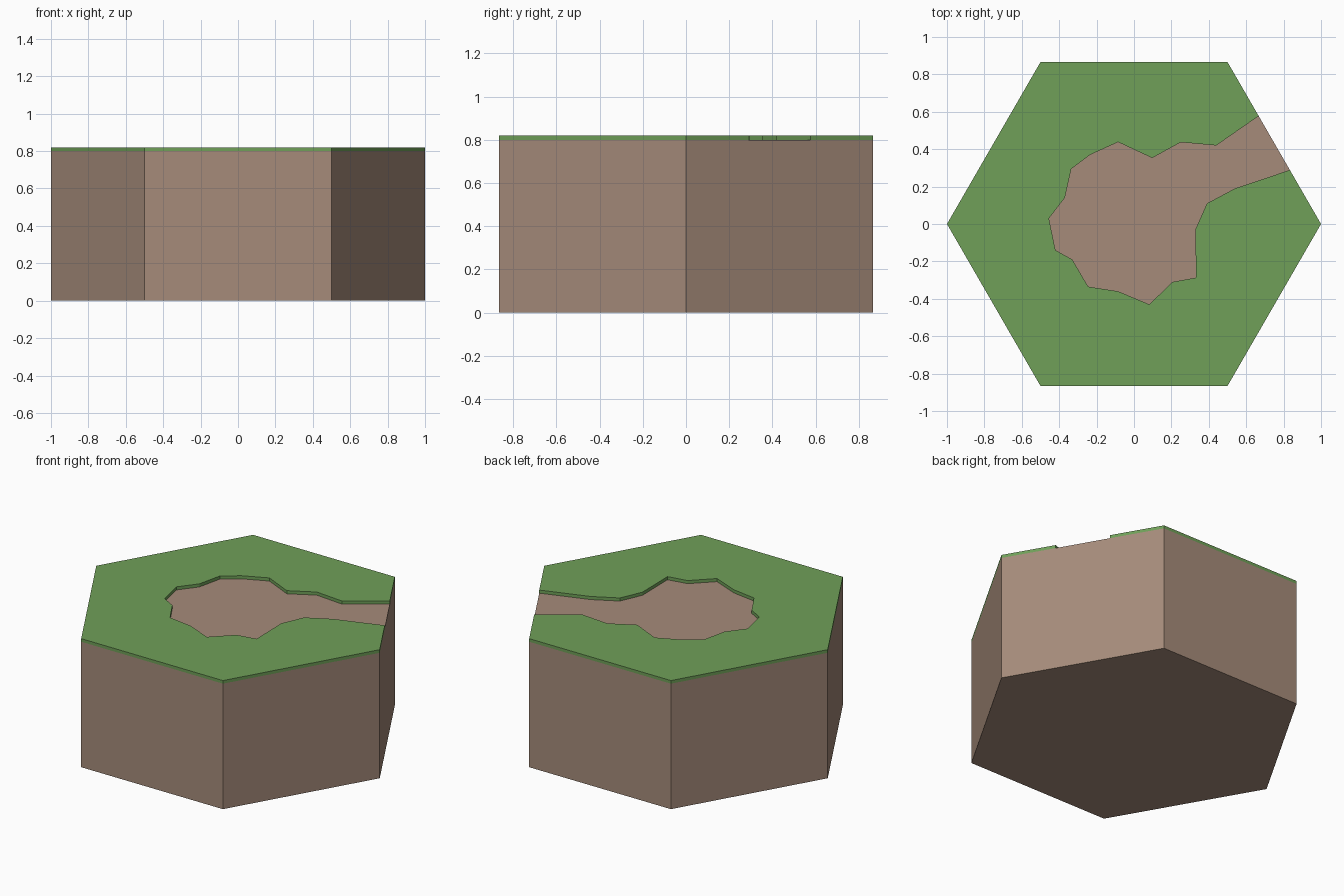
import bpy, bmesh, math

if "Cube" in bpy.data.objects:
    bpy.data.objects.remove(bpy.data.objects["Cube"])


def material(name, color):
    mat = bpy.data.materials.new(name)
    mat.diffuse_color = color
    mat.use_nodes = True
    mat.node_tree.nodes["Principled BSDF"].inputs["Base Color"].default_value = mat.diffuse_color
    return mat


def prism(name, outline, z0, z1, mat):
    """Extrude a counter-clockwise outline from z0 to z1."""
    bm = bmesh.new()
    face = bm.faces.new([bm.verts.new((x, y, z0)) for x, y in outline])
    ext = bmesh.ops.extrude_face_region(bm, geom=[face], use_keep_orig=True)
    for v in ext["geom"]:
        if isinstance(v, bmesh.types.BMVert):
            v.co.z = z1
    bmesh.ops.recalc_face_normals(bm, faces=bm.faces[:])
    mesh = bpy.data.meshes.new(name)
    bm.to_mesh(mesh)
    bm.free()
    mesh.materials.append(mat)
    obj = bpy.data.objects.new(name, mesh)
    bpy.context.collection.objects.link(obj)
    return obj


dirt = material("dirt", (0.38, 0.26, 0.195, 1))
grass = material("grass", (0.16, 0.35, 0.098, 1))

hexagon = [(math.cos(math.radians(a)), math.sin(math.radians(a)))
           for a in range(0, 360, 60)]


def on_right_edge(t):
    """Point on the hexagon side between corners 0 and 1."""
    (x0, y0), (x1, y1) = hexagon[:2]
    return (x0 + (x1 - x0) * t, y0 + (y1 - y0) * t)


# Earth block
prism("dirt_block", hexagon, 0, 0.80, dirt)

# Irregular rim of the clearing, from the lower path edge round to the upper
clearing = [(0.54, 0.19), (0.39, 0.11), (0.328, -0.03), (0.332, -0.287),
            (0.205, -0.31), (0.082, -0.43), (-0.085, -0.36), (-0.245, -0.335),
            (-0.33, -0.19), (-0.42, -0.14), (-0.455, 0.03), (-0.37, 0.14),
            (-0.335, 0.295), (-0.235, 0.37), (-0.085, 0.438), (0.097, 0.353),
            (0.25, 0.437), (0.44, 0.42)]

# Grass layer with the path opening through one side
outline = ([on_right_edge(2 / 3)] + hexagon[1:] + [hexagon[0], on_right_edge(1 / 3)]
           + clearing)
prism("grass_layer", outline, 0.80, 0.82, grass)
